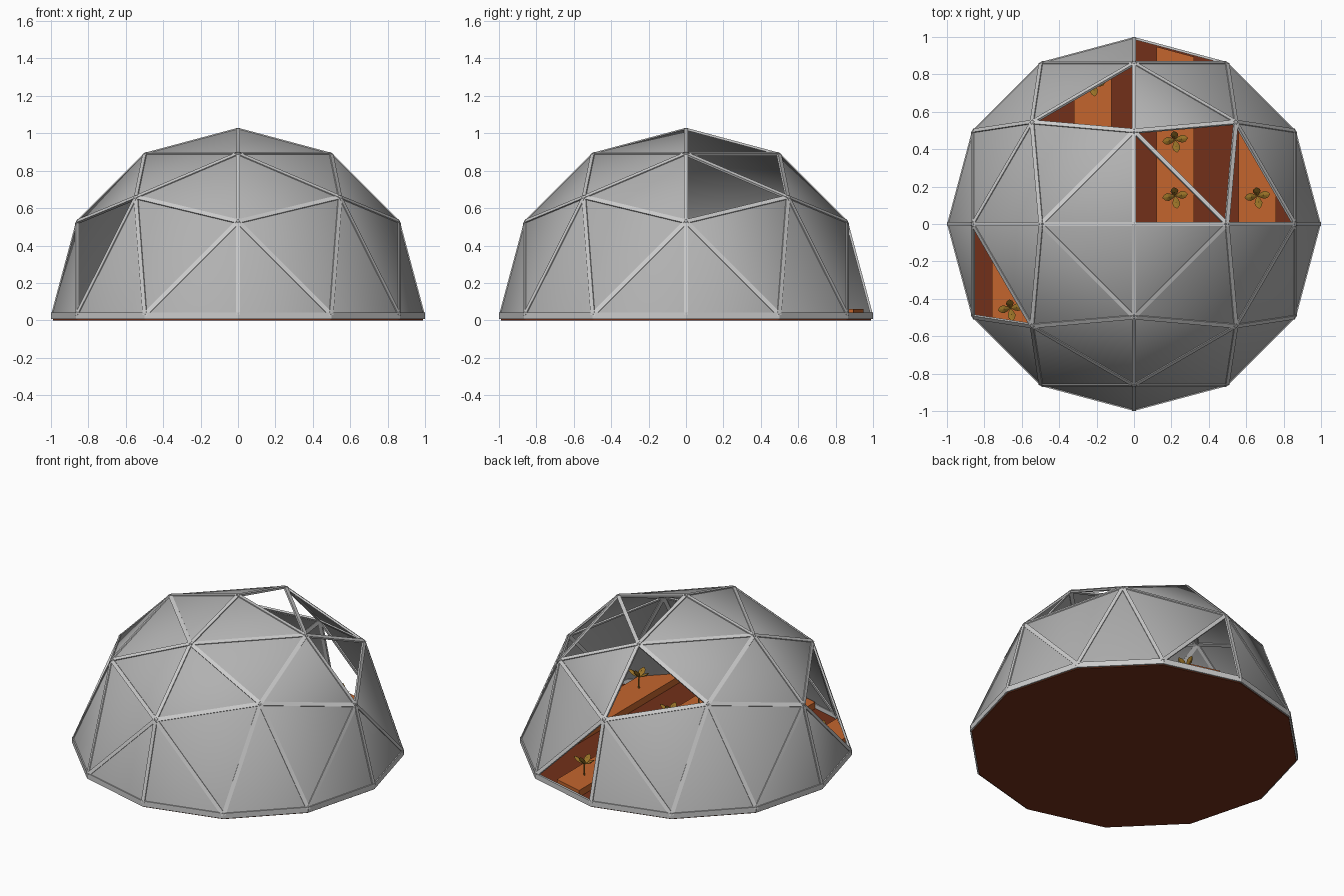
import bpy, bmesh, math
from mathutils import Vector, Matrix

if "Cube" in bpy.data.objects:
    bpy.data.objects.remove(bpy.data.objects["Cube"])

ZOFF = 0.03
R = 0.996
WIDE = 0.024
CENTRE = Vector((0, 0, ZOFF))


def material(name, rgb):
    m = bpy.data.materials.new(name)
    m.diffuse_color = (*rgb, 1)
    m.use_nodes = True
    m.node_tree.nodes["Principled BSDF"].inputs["Base Color"].default_value = m.diffuse_color
    return m


def make(name, bm, mat=None, smooth=False):
    me = bpy.data.meshes.new(name)
    bm.to_mesh(me)
    bm.free()
    ob = bpy.data.objects.new(name, me)
    bpy.context.collection.objects.link(ob)
    if mat:
        me.materials.append(mat)
    for p in me.polygons:
        p.use_smooth = smooth
    return ob


def prism(bm, pts, z0, z1):
    lo = [bm.verts.new((x, y, z0)) for x, y in pts]
    hi = [bm.verts.new((x, y, z1)) for x, y in pts]
    bm.faces.new(lo[::-1])
    bm.faces.new(hi)
    n = len(pts)
    for i in range(n):
        j = (i + 1) % n
        bm.faces.new((lo[i], lo[j], hi[j], hi[i]))


soil = material("soil", (0.17, 0.03, 0.01))
bed_soil = material("bed_soil", (0.55, 0.13, 0.027))
leaf_mat = material("leaf", (0.32, 0.17, 0.02))
panel_mat = material("panel_grey", (0.44, 0.44, 0.44))

# One octant of a three-way divided octahedron, repeated by sign
s = math.sqrt(3) / 2
P = dict(A=(0, 0, 1), B=(.5, 0, s), C=(0, .5, s), D=(s, 0, .5),
         E=(.548, .548, .632), F=(0, s, .5), G=(1, 0, 0),
         H=(s, .5, 0), I=(.5, s, 0), J=(0, 1, 0))
TRIS = "ABC BDE BEC CEF DGH DHE EHI EIF FIJ".split()
MISSING = {(1, 1): "ABC BEC BDE FIJ".split(), (-1, 1): ["CEF"], (-1, -1): ["DHE"]}

panels = bmesh.new()
edges = {}
for sx in (1, -1):
    for sy in (1, -1):
        for tri in TRIS:
            pts = [Vector((P[c][0] * sx, P[c][1] * sy, P[c][2])) * R for c in tri]
            for i in range(3):
                a, b = pts[i], pts[(i + 1) % 3]
                key = frozenset(tuple(round(k, 3) + 0.0 for k in v) for v in (a, b))
                edges[key] = (a, b)
            if tri in MISSING.get((sx, sy), []):
                continue
            if (pts[1] - pts[0]).cross(pts[2] - pts[0]).dot(pts[0]) < 0:
                pts.reverse()
            panels.faces.new([panels.verts.new(v + CENTRE) for v in pts])
bmesh.ops.remove_doubles(panels, verts=panels.verts, dist=0.001)
make("dome_panels", panels, panel_mat, smooth=True)

# Struts: flat bars along every edge, deeper at the base ring
frame = bmesh.new()
for a, b in edges.values():
    base = a.z < 0.01 and b.z < 0.01
    d = (b - a).normalized()
    n = ((a + b) / 2).normalized()
    side = d.cross(n)
    w = 0.036 if base else WIDE
    mid = (a + b) / 2 + CENTRE - n * 0.003
    if base:
        mid.z -= 0.006
    rot = Matrix((d, side, n)).transposed().to_4x4()
    size = Matrix.Diagonal(((b - a).length, w, 0.013, 1))
    bmesh.ops.create_cube(frame, size=1, matrix=Matrix.Translation(mid) @ rot @ size)
make("dome_struts", frame)

# Twelve-sided ground slab
ring = [(0.99 * math.cos(i * math.pi / 6), 0.99 * math.sin(i * math.pi / 6)) for i in range(12)]
floor = bmesh.new()
prism(floor, ring, 0, 0.015)
make("ground_slab", floor, soil)


def reach(x):
    # half depth of the twelve-sided outline at x
    up = sorted(p for p in ring if p[1] > -1e-6)
    for (x0, y0), (x1, y1) in zip(up, up[1:]):
        if x0 <= x <= x1:
            return y0 + (y1 - y0) * (x - x0) / (x1 - x0) - 0.01
    return 0


# Raised planting beds cut to the outline
beds = bmesh.new()
for cx in (-0.66, -0.22, 0.22, 0.66):
    xs = sorted([cx - 0.1, cx + 0.1])
    far = [(x, reach(x)) for x in xs]
    prism(beds, [(x, -y) for x, y in far] + far[::-1], 0.01, 0.06)
make("planting_beds", beds, bed_soil)

# Seedlings: stem with four pointed leaves
plants = bmesh.new()
LEAF = [(0, 0), (.022, .014), (.045, .021), (.065, .016), (.082, 0)]


def seedling(x, y):
    bmesh.ops.create_cone(plants, cap_ends=True, segments=6, radius1=0.005, radius2=0.004,
                          depth=0.085, matrix=Matrix.Translation((x, y, 0.0975)))
    for k in range(4):
        tilt = -math.radians(55 if k == 1 else 32)
        m = (Matrix.Translation((x, y, 0.13)) @ Matrix.Rotation(k * math.pi / 2 + 0.15, 4, 'Z')
             @ Matrix.Rotation(tilt, 4, 'Y'))
        outline = LEAF + [(px, -py) for px, py in LEAF[-2:0:-1]]
        rim = [plants.verts.new(m @ Vector((px, py, 0))) for px, py in outline]
        for h in (0.009, -0.009):
            tip = plants.verts.new(m @ Vector((0.045, 0, h)))
            for i in range(len(rim)):
                tri = [rim[i - 1], rim[i], tip]
                plants.faces.new(tri)


for cx, rows in ((0.22, (.15, .45, .75)), (0.66, (.15, .45))):
    for y in rows:
        for mx in (1, -1):
            for my in (1, -1):
                seedling(cx * mx, y * my)
bmesh.ops.recalc_face_normals(plants, faces=plants.faces)
make("seedlings", plants, leaf_mat)
